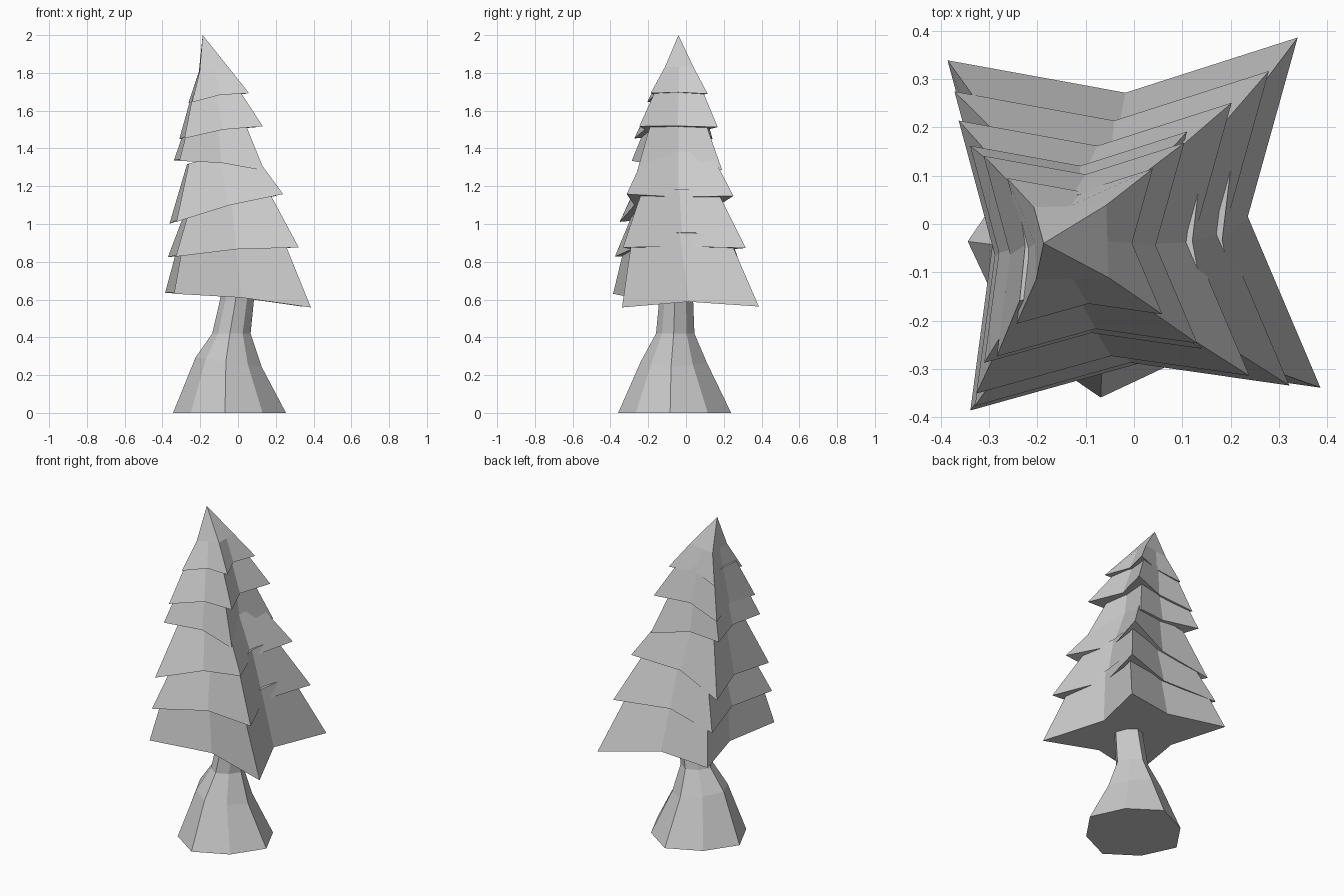
import bpy
from math import cos, sin, pi

if "Cube" in bpy.data.objects:
    bpy.data.objects.remove(bpy.data.objects["Cube"])

SKIRT_MIDS = (0.65, 0.75, 0.80, 0.79)  # notch depth on the right, back, left, front
TOP_MIDS = (0.85, 0.86, 0.87, 0.87)
SQUARE = (1, 1, 1, 1)


def ring(cx, cy, cz, half, mids, tilt=0.0, rot=0.0, mid_lift=0.0):
    """Square ring of 8 points: 4 corners and 4 side midpoints, yawed and tilted along x."""
    pts = []
    for i in range(8):
        corner = i % 2 == 1
        r = half * 2 ** 0.5 if corner else half * mids[i // 2]
        a = i * pi / 4 + rot
        x, y = r * cos(a), r * sin(a)
        pts.append((cx + x, cy + y, cz + tilt * x + (0 if corner else mid_lift)))
    return pts


def trunk_ring(cx, cy, cz, r, tilt=0.0, diag=0.9):
    """Eight-sided ring with slightly pulled-in diagonals."""
    pts = []
    for i in range(8):
        a = i * pi / 4 - 0.08
        k = r * (diag if i % 2 else 1.0)
        pts.append((cx + k * cos(a), cy + k * sin(a), cz + tilt * k * cos(a)))
    return pts


def loft(name, rings, apex=None):
    """Skin rings of 8 points, closed with a cap or an apex."""
    verts = [p for r in rings for p in r]
    faces = [tuple(range(7, -1, -1))]
    for k in range(len(rings) - 1):
        b = k * 8
        faces += [(b + i, b + (i + 1) % 8, b + 8 + (i + 1) % 8, b + 8 + i) for i in range(8)]
    b = len(verts) - 8
    if apex:
        verts.append(apex)
        faces += [(b + i, b + (i + 1) % 8, b + 8) for i in range(8)]
    else:
        faces.append(tuple(range(b, b + 8)))
    mesh = bpy.data.meshes.new(name)
    mesh.from_pydata(verts, [], faces)
    obj = bpy.data.objects.new(name, mesh)
    bpy.context.collection.objects.link(obj)
    return obj


# Flared, slightly bent trunk
loft("trunk", [
    trunk_ring(-0.045, -0.06, 0.0, 0.30),
    trunk_ring(-0.05, -0.065, 0.27, 0.175, -0.14),
    trunk_ring(-0.035, -0.057, 0.42, 0.102),
    trunk_ring(-0.005, -0.052, 0.60, 0.09),
    trunk_ring(0.0, -0.05, 0.68, 0.09),
])

# Branch tiers: star-shaped skirt and narrower top (x, y, z, half width), shared tilt
tiers = [
    ((0.0, 0.0, 0.597, 0.363), (-0.03, -0.04, 0.975, 0.25), -0.10),
    ((-0.025, -0.03, 0.85, 0.326), (-0.045, -0.04, 1.17, 0.195), 0.075),
    ((-0.062, -0.05, 1.08, 0.283), (-0.105, -0.045, 1.36, 0.16), 0.26),
    ((-0.10, -0.048, 1.31, 0.225), (-0.11, -0.045, 1.535, 0.15), -0.115),
    ((-0.09, -0.053, 1.483, 0.208), (-0.125, -0.04, 1.71, 0.115), 0.155),
    ((-0.102, -0.046, 1.667, 0.151), (-0.13, -0.038, 1.82, 0.075), 0.16),
]
for n, (skirt, top, tilt) in enumerate(tiers):
    last = n == len(tiers) - 1
    loft(f"branch_tier_{n + 1}", [
        ring(*skirt, SKIRT_MIDS, tilt, 0.065, 0.015),
        ring(*top, SQUARE if last else TOP_MIDS, tilt, 0.03),
    ])

# Pointed tree top
loft("tree_tip", [ring(*tiers[-1][1], SQUARE, 0.16, 0.03)], apex=(-0.187, -0.04, 2.0))
